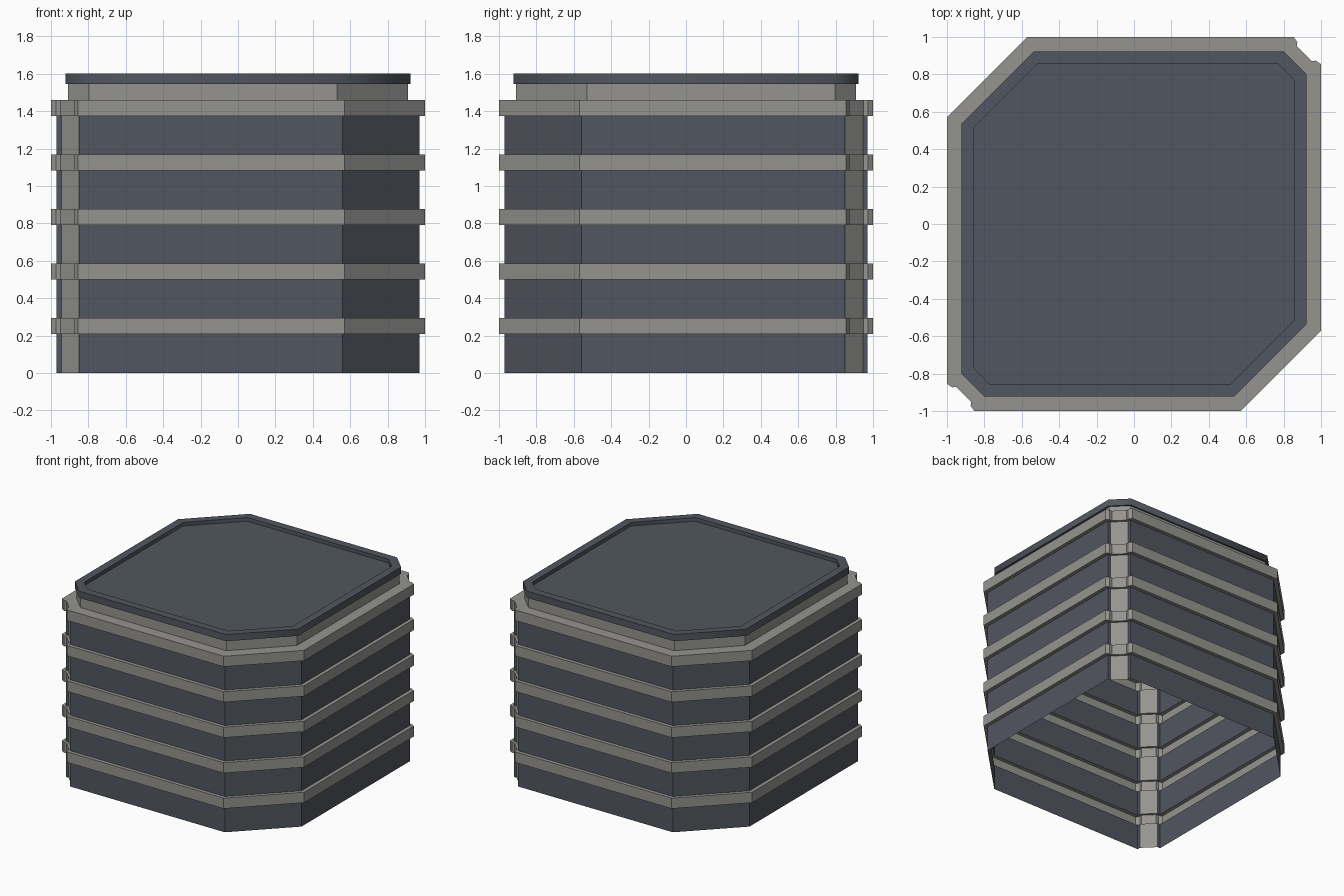
import bpy, bmesh, math

if "Cube" in bpy.data.objects:
    bpy.data.objects.remove(bpy.data.objects["Cube"])


def material(name, rgb):
    m = bpy.data.materials.new(name)
    m.diffuse_color = (*rgb, 1)
    m.use_nodes = True
    m.node_tree.nodes["Principled BSDF"].inputs["Base Color"].default_value = m.diffuse_color
    return m


SLATE = material("slate panel", (0.083, 0.093, 0.115))
STONE = material("pale stone", (0.300, 0.296, 0.279))


def outline(r, big, corner):
    """Plan outline: wide chamfer at front right, given corner at back right, repeated by half turn."""
    half = [(big, -r), (r, -big)] + corner
    return half + [(-x, -y) for x, y in half]


def mirrored(pts):
    """Complete a corner symmetrically about the diagonal."""
    return pts + [(y, x) for x, y in reversed(pts)]


def chamfer(r, s, steps):
    """Straight chamfer from (r, s) to (s, r)."""
    return [(r + (s - r) * i / steps, s + (r - s) * i / steps) for i in range(steps + 1)]


def loft(name, rings, rule, cap_top=False):
    """Sheet through (outline, z) rings; rule(segment) picks the material slot."""
    bm = bmesh.new()
    loops = [[bm.verts.new((x, y, z)) for x, y in pts] for pts, z in rings]
    for a, b in zip(loops, loops[1:]):
        n = len(a)
        for i in range(n):
            j = (i + 1) % n
            f = bm.faces.new((a[i], a[j], b[j], b[i]))
            f.material_index = rule(i)
    if cap_top:
        bm.faces.new(loops[-1]).material_index = rule(0)
    me = bpy.data.meshes.new(name)
    bm.to_mesh(me)
    bm.free()
    me.materials.append(SLATE)
    me.materials.append(STONE)
    ob = bpy.data.objects.new(name, me)
    bpy.context.collection.objects.link(ob)
    return ob


def slate(i):
    return 0


def stone(i):
    return 1


def pillar_rule(i):
    """Only the diagonal strip in the two narrow corners is stone."""
    return 1 if i % 8 == 4 else 0


WALL = outline(0.97, 0.56, mirrored([(0.97, 0.85), (0.957, 0.85), (0.945, 0.85)]))
BAND = outline(1.0, 0.57, mirrored([(1.0, 0.855), (0.972, 0.873), (0.95, 0.872)]))
NECK = outline(0.908, 0.53, chamfer(0.908, 0.797, 5))

# Storeys: wall sheet with corner pillars, then a projecting band
FLOORS, PITCH, FIRST, BAND_H = 5, 0.2915, 0.208, 0.086
bottom = 0.0
for k in range(FLOORS):
    z0 = FIRST + k * PITCH
    z1 = z0 + BAND_H
    loft(f"storey_wall_{k + 1}", [(WALL, bottom), (WALL, z0)], pillar_rule)
    inner = NECK if k == FLOORS - 1 else WALL
    loft(f"floor_band_{k + 1}", [(WALL, z0), (BAND, z0), (BAND, z1), (inner, z1)], stone)
    bottom = z1

# Recessed neck above the last band
loft("roof_neck", [(NECK, bottom), (NECK, 1.545)], stone)

# Roof cap with raised rim and sunken floor
neck4 = outline(0.908, 0.53, chamfer(0.908, 0.797, 1))
cap = outline(0.922, 0.537, chamfer(0.922, 0.80, 1))
rim = outline(0.858, 0.515, chamfer(0.858, 0.768, 1))
roof = loft("roof_cap", [(neck4, 1.545), (cap, 1.545), (cap, 1.6), (rim, 1.6), (rim, 1.57)],
            slate, cap_top=True)
bpy.context.view_layer.objects.active = roof
roof.select_set(True)
bpy.ops.object.shade_smooth_by_angle(angle=math.radians(50))
